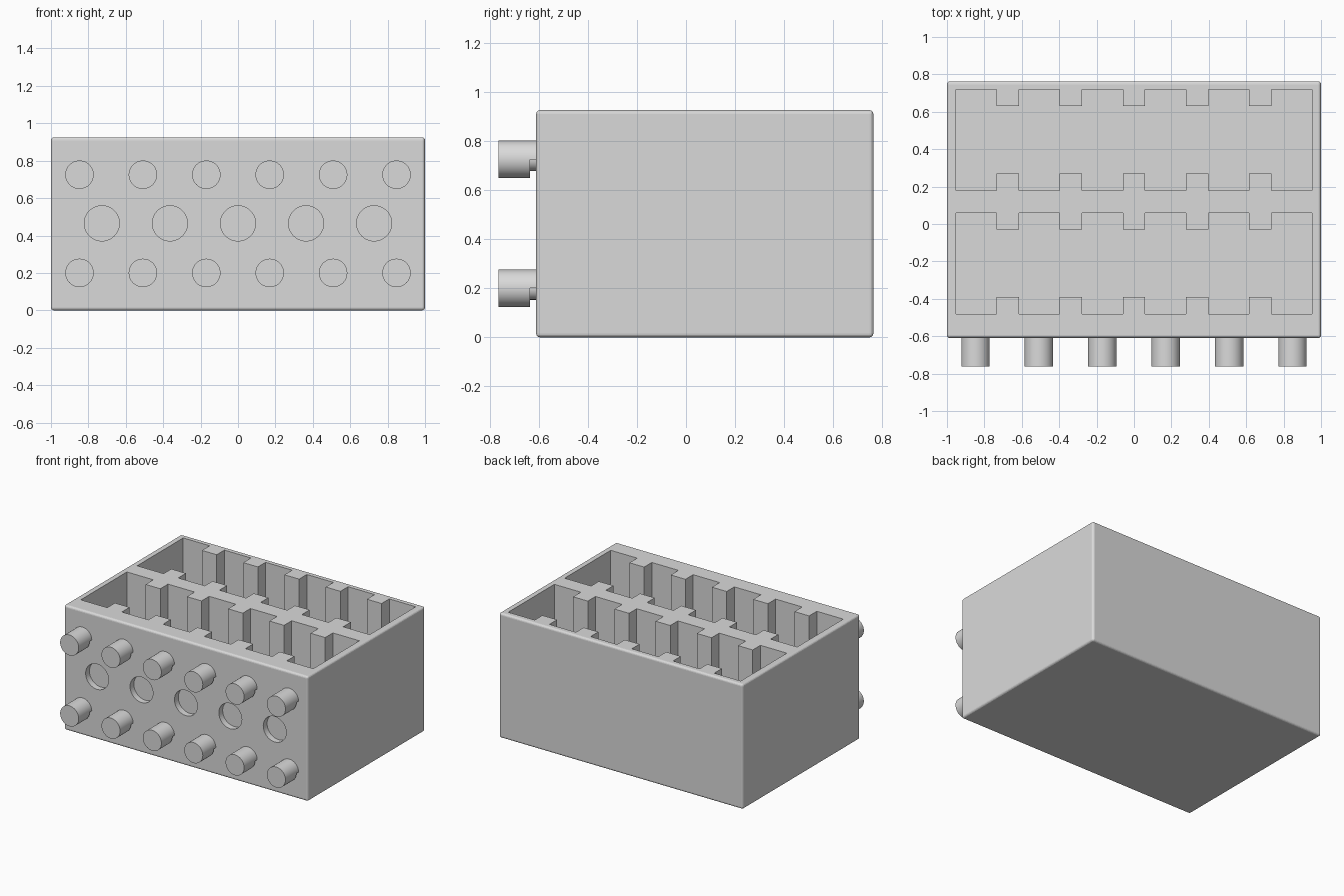
import bpy, bmesh, math
from mathutils import Vector

if "Cube" in bpy.data.objects:
    bpy.data.objects.remove(bpy.data.objects["Cube"])

grey = bpy.data.materials.new("light grey plastic")
grey.diffuse_color = (0.7, 0.7, 0.7, 1)
grey.use_nodes = True
grey.node_tree.nodes["Principled BSDF"].inputs["Base Color"].default_value = grey.diffuse_color

W, Y0, Y1, H = 1.0, -0.61, 0.763, 0.925      # body extents
FLOOR = 0.04


def make(name, bm, smooth=False):
    bmesh.ops.recalc_face_normals(bm, faces=bm.faces)
    me = bpy.data.meshes.new(name)
    bm.to_mesh(me)
    bm.free()
    if smooth:
        me.shade_smooth()
        me.set_sharp_from_angle(angle=math.radians(35))
    me.materials.append(grey)
    ob = bpy.data.objects.new(name, me)
    bpy.context.collection.objects.link(ob)
    return ob


def prism(bm, points, offset):
    """Closed solid swept from a planar outline."""
    face = bm.faces.new([bm.verts.new(p) for p in points])
    ret = bmesh.ops.extrude_face_region(bm, geom=[face], use_keep_orig=True)
    verts = [g for g in ret["geom"] if isinstance(g, bmesh.types.BMVert)]
    bmesh.ops.translate(bm, verts=verts, vec=Vector(offset))


def disc(cx, y, cz, r, a0=0, a1=360, n=48):
    """Arc points in the xz plane."""
    steps = n if a1 - a0 == 360 else n + 1
    return [(cx + r * math.cos(math.radians(a0 + (a1 - a0) * i / n)), y,
             cz + r * math.sin(math.radians(a0 + (a1 - a0) * i / n)))
            for i in range(steps)]


def cut(target, cutter):
    mod = target.modifiers.new("cut", "BOOLEAN")
    mod.operation = "DIFFERENCE"
    mod.solver = "EXACT"
    mod.object = cutter
    cutter.hide_render = True


# body block with slightly rounded outer edges
bm = bmesh.new()
prism(bm, [(-W, Y0, 0), (W, Y0, 0), (W, Y1, 0), (-W, Y1, 0)], (0, 0, H))
body = make("box_body", bm)
bev = body.modifiers.new("rounded edges", "BEVEL")
bev.width = 0.016
bev.segments = 4

# two open compartments with slot dividers along both long walls
TX, TW, TD, CX = 0.338, 0.06, 0.09, 0.953
bm = bmesh.new()
for y0, y1 in ((-0.48, 0.06), (0.18, 0.72)):
    half = [(-CX, y0)]
    for k in range(-2, 3):
        c = k * TX
        half += [(c - TW, y0), (c - TW, y0 + TD), (c + TW, y0 + TD), (c + TW, y0)]
    half.append((CX, y0))
    outline = half + [(-x, y0 + y1 - y) for x, y in half]
    prism(bm, [(x, y, FLOOR) for x, y in outline], (0, 0, 1.2))
slots = make("compartment_cutter", bm)
cut(body, slots)

# shallow round recesses in the front wall
bm = bmesh.new()
for k in range(-2, 3):
    prism(bm, disc(k * 0.364, Y0 - 0.1, 0.465, 0.094), (0, 0.145, 0))
recess = make("recess_cutter", bm)
cut(body, recess)

# bake the cuts and drop the cutters
dg = bpy.context.evaluated_depsgraph_get()
baked = bpy.data.meshes.new_from_object(body.evaluated_get(dg))
body.modifiers.clear()
body.data = baked
for helper in (slots, recess):
    bpy.data.objects.remove(helper)

# front pegs: full head, then a stem undercut around its lower half
for row, z in (("lower", 0.2), ("upper", 0.725)):
    for i in range(6):
        x = (i - 2.5) * 0.339
        bm = bmesh.new()
        prism(bm, disc(x, -0.763, z, 0.076), (0, 0.128, 0))
        stem = disc(x, -0.635, z, 0.076, 0, 180, 24) + disc(x, -0.635, z, 0.047, 180, 360, 24)
        prism(bm, stem, (0, 0.03, 0))
        make(f"{row}_peg_{i + 1}", bm, smooth=True)
